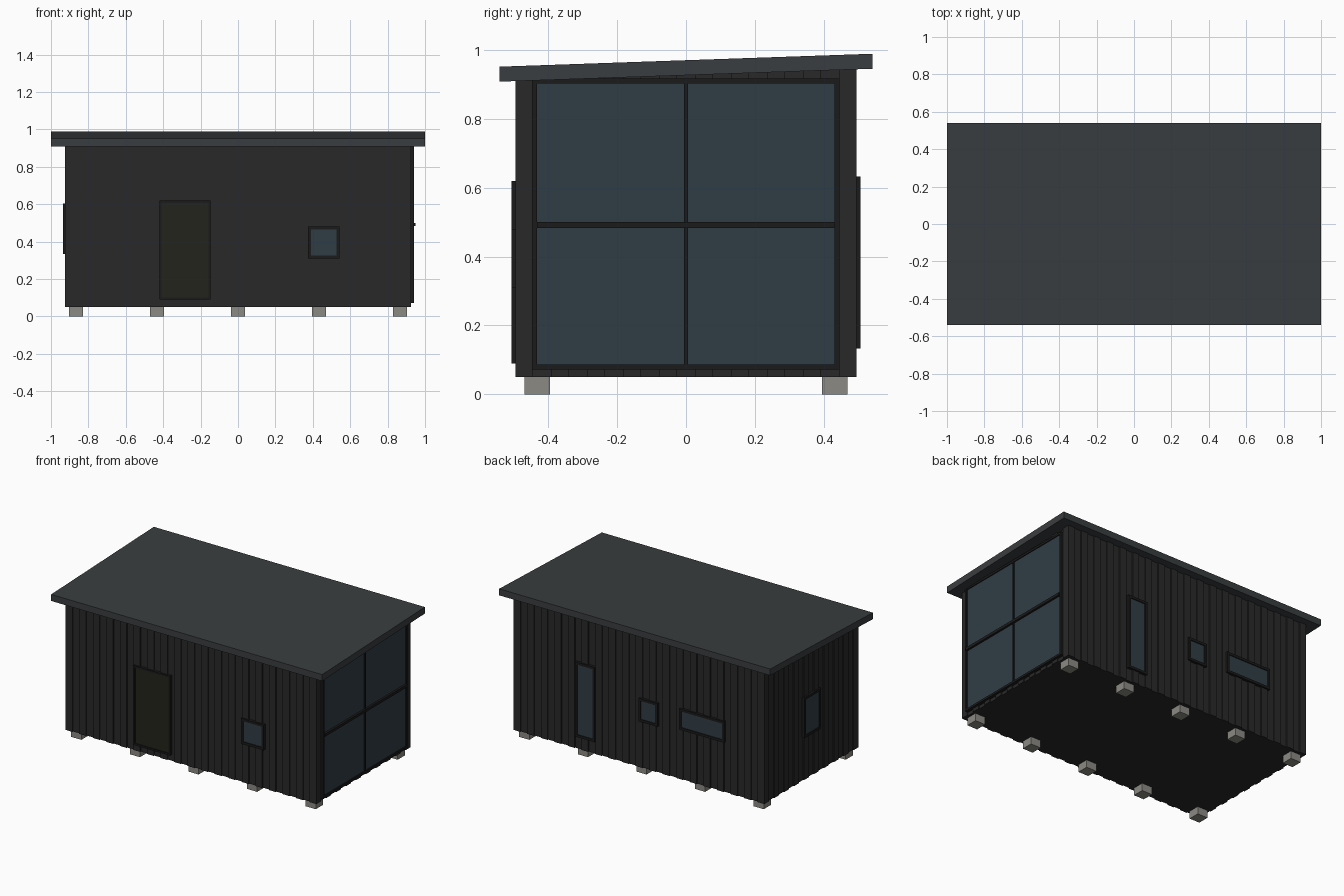
import bpy, bmesh
from mathutils import Matrix

if "Cube" in bpy.data.objects:
    bpy.data.objects.remove(bpy.data.objects["Cube"])

def material(name, r, g, b):
    m = bpy.data.materials.new(name)
    m.diffuse_color = (r, g, b, 1)
    m.use_nodes = True
    m.node_tree.nodes["Principled BSDF"].inputs["Base Color"].default_value = m.diffuse_color
    return m

CLAD = material("dark_cladding", .022, .022, .022)
ROOF = material("roof_grey", .042, .047, .05)
FRAME = material("frame_black", .011, .011, .011)
GLASS = material("blue_glass", .03, .047, .06)
DOOR = material("door_olive", .016, .017, .011)
STONE = material("pier_stone", .26, .255, .23)

def underside(y):
    return .9265 + .0346 * y

def add_box(bm, lo, hi):
    r = bmesh.ops.create_cube(bm, size=1)
    for v in r["verts"]:
        for i in range(3):
            v.co[i] = lo[i] + (v.co[i] + .5) * (hi[i] - lo[i])
    return r["verts"]

def finish(name, bm, mat, matrix=None):
    if matrix:
        bm.transform(matrix)
    bmesh.ops.recalc_face_normals(bm, faces=bm.faces)
    me = bpy.data.meshes.new(name)
    bm.to_mesh(me)
    bm.free()
    me.materials.append(mat)
    ob = bpy.data.objects.new(name, me)
    bpy.context.collection.objects.link(ob)
    return ob

def boxes(name, mat, parts, matrix=None):
    bm = bmesh.new()
    for lo, hi in parts:
        add_box(bm, lo, hi)
    return finish(name, bm, mat, matrix)

# Wall coordinates: u along +x or +y, v up, w outward
def wall(side):
    cols = {"front": ((1, 0, 0), (0, -1, 0), -.488), "back": ((1, 0, 0), (0, 1, 0), .488),
            "right": ((0, 1, 0), (1, 0, 0), .918), "left": ((0, 1, 0), (-1, 0, 0), -.918)}
    u, w, off = cols[side]
    m = Matrix(((u[0], 0, w[0], 0), (u[1], 0, w[1], 0), (0, 1, 0, 0), (0, 0, 0, 1)))
    m.translation = (off, 0, 0) if side in ("left", "right") else (0, off, 0)
    return m

def ring(u0, u1, v0, v1, t, d):
    return [((u0, v0, 0), (u1, v0 + t, d)), ((u0, v1 - t, 0), (u1, v1, d)),
            ((u0, v0 + t, 0), (u0 + t, v1 - t, d)), ((u1 - t, v0 + t, 0), (u1, v1 - t, d))]

def opening(name, side, u0, u1, v0, v1, t=.016, d=.018, fill=GLASS, bars=()):
    m = wall(side)
    boxes(name + "_frame", FRAME, ring(u0, u1, v0, v1, t, d) + list(bars), m)
    boxes(name + "_panel", fill, [((u0 + t, v0 + t, 0), (u1 - t, v1 - t, d - .006))], m)

# Main body and roof, both sheared to the single slope
bm = bmesh.new()
for v in add_box(bm, (-.918, -.488, .05), (.918, .488, .9)):
    if v.co.z > .5:
        v.co.z = underside(v.co.y)
finish("wall_body", bm, CLAD)

bm = bmesh.new()
for v in add_box(bm, (-1, -.541, 0), (1, .541, .0435)):
    v.co.z += underside(v.co.y)
finish("roof_slab", bm, ROOF)

# Raised cladding boards on every wall
for side, half, n in (("front", .925, 19), ("back", .925, 19), ("left", .495, 10), ("right", .495, 10)):
    pitch = (2 * half - .05) / (n - 1)
    parts = []
    for i in range(n):
        u = -half + i * pitch
        y = {"front": -.49, "back": .49}.get(side, u + .025)
        parts.append(((u, .05, 0), (u + .05, underside(y) + .004, .007)))
    boxes(side + "_boards", CLAD, parts, wall(side))

# Front door and window
opening("front_door", "front", -.42, -.147, .09, .62, t=.012, fill=DOOR)
opening("front_window", "front", .375, .543, .31, .48)

# Back windows
opening("tall_back_window", "back", .32, .465, .133, .632)
opening("small_back_window", "back", -.143, -.003, .36, .515)
opening("wide_back_window", "back", -.635, -.302, .385, .525)

# Left window
opening("left_window", "left", -.087, .087, .335, .605)

# Large glazed end with cross bars
opening("glazed_end", "right", -.447, .445, .072, .917, t=.014, d=.022,
        bars=[((-.006, .086, 0), (.006, .903, .024)), ((-.433, .483, 0), (.431, .501, .03))])

# Foundation piers in two rows
boxes("foundation_piers", STONE,
      [((i * .4325 - .0375, s * .432 - .0375, 0), (i * .4325 + .0375, s * .432 + .0375, .05))
       for i in range(-2, 3) for s in (-1, 1)])
